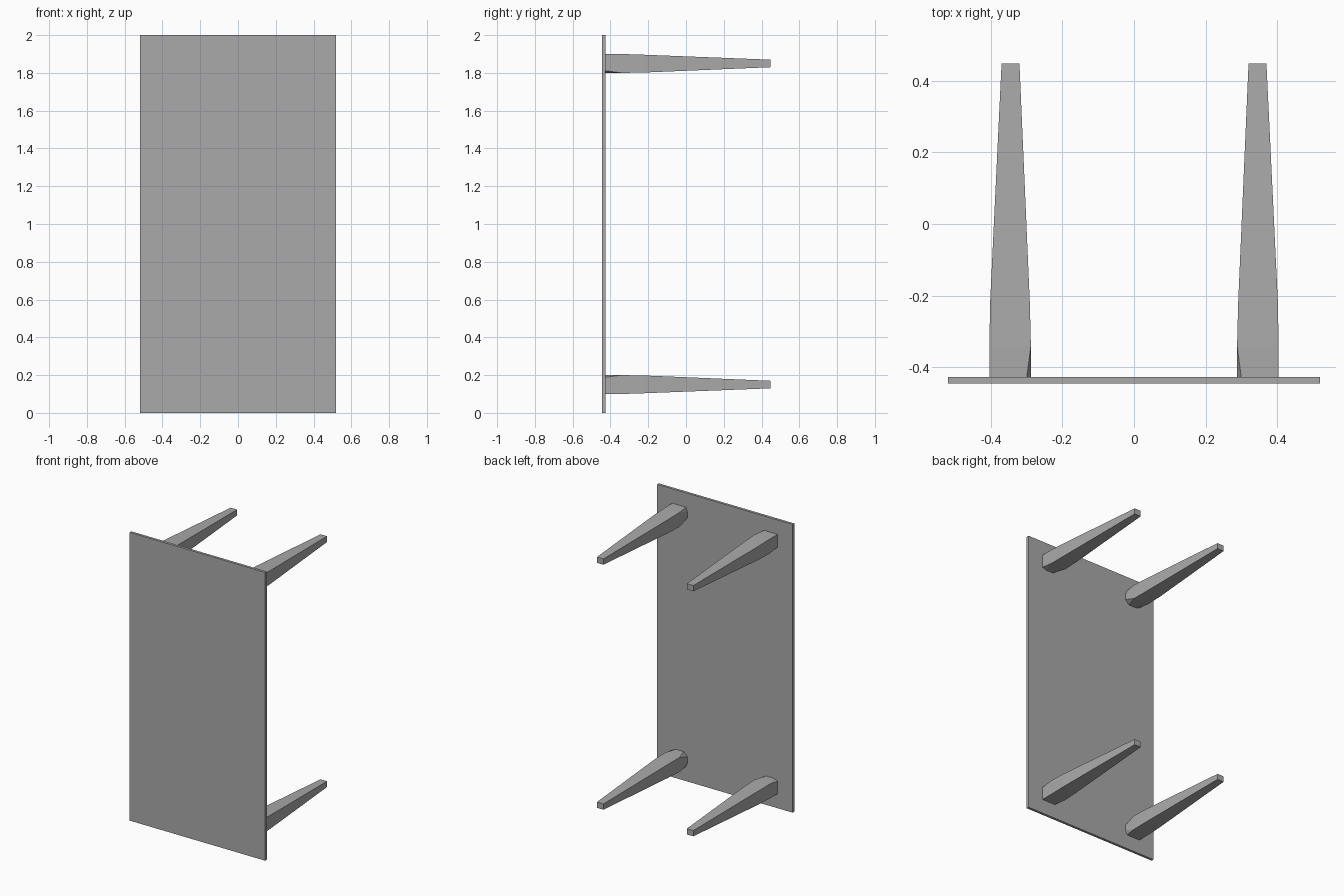
import bpy, bmesh

cube = bpy.data.objects.get("Cube")
if cube:
    bpy.data.objects.remove(cube, do_unlink=True)

grey = bpy.data.materials.new("plain grey")
grey.use_nodes = True
colour = (0.4, 0.4, 0.4, 1)
grey.diffuse_color = colour
grey.node_tree.nodes["Principled BSDF"].inputs["Base Color"].default_value = colour


def add_object(name, bm):
    bmesh.ops.recalc_face_normals(bm, faces=bm.faces)
    mesh = bpy.data.meshes.new(name)
    bm.to_mesh(mesh)
    bm.free()
    mesh.materials.append(grey)
    obj = bpy.data.objects.new(name, mesh)
    bpy.context.collection.objects.link(obj)


# Thin table top, standing on its short edge
bm = bmesh.new()
bmesh.ops.create_cube(bm, size=1)
bmesh.ops.scale(bm, vec=(1.04, 0.018, 2), verts=bm.verts)
bmesh.ops.translate(bm, vec=(0, -0.436, 1), verts=bm.verts)
add_object("table_top", bm)

# Leg stations: y, inner x, outer x, near and far distance from mid height, chamfer
STATIONS = [
    (-0.43, 0.288, 0.404, 0.80, 0.90, 1),
    (-0.34, 0.288, 0.404, 0.80, 0.90, 0),
    (-0.22, 0.291, 0.402, 0.802, 0.896, 0),
    (0.448, 0.32, 0.37, 0.83, 0.87, 0),
]


def section(x0, x1, z0, z1, c):
    """Square section whose corners, all but the outermost, can be cut."""
    a, b = 0.03 * c, 0.012 * c
    return [(x1, z1), (x0 + b, z1), (x0, z1 - a), (x0, z0 + a),
            (x0 + a, z0), (x1 - a, z0), (x1, z0 + b)]


def add_leg(name, sx, sz):
    bm = bmesh.new()
    rings = []
    for y, x0, x1, z0, z1, c in STATIONS:
        rings.append([bm.verts.new((sx * x, y, 1 + sz * z))
                      for x, z in section(x0, x1, z0, z1, c)])
    for r, s in zip(rings, rings[1:]):
        for i in range(len(r)):
            j = (i + 1) % len(r)
            bm.faces.new((r[i], r[j], s[j], s[i]))
    bm.faces.new(rings[0])
    bm.faces.new(rings[-1])
    # Merge the chamfer corners where the section becomes square
    bmesh.ops.remove_doubles(bm, verts=bm.verts, dist=0.0005)
    add_object(name, bm)


# Four tapered legs, mirrored across both axes
for side, sx in (("left", 1), ("right", -1)):
    for level, sz in (("upper", 1), ("lower", -1)):
        add_leg(f"{level}_{side}_leg", sx, sz)
